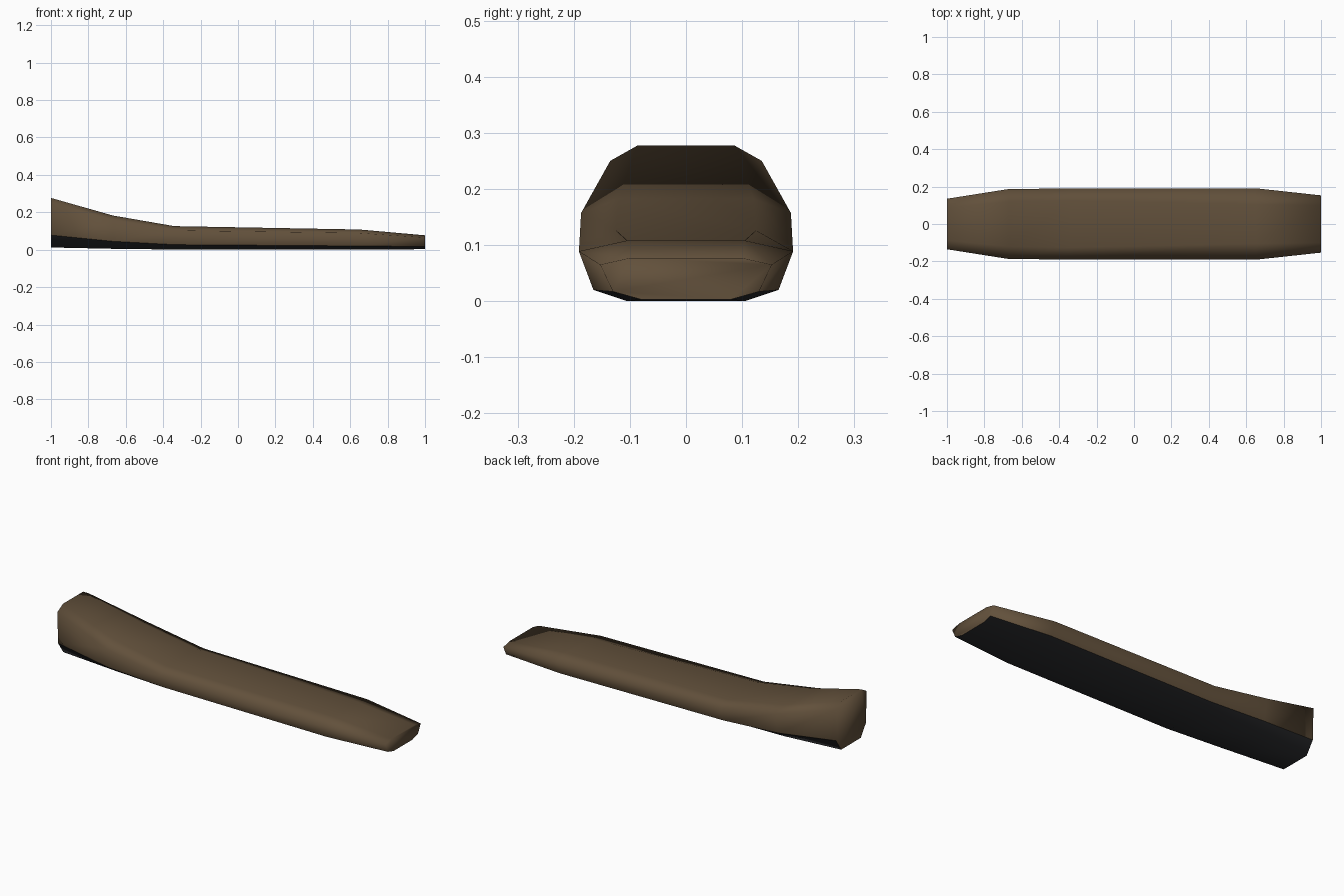
import bpy, bmesh

if "Cube" in bpy.data.objects:
    bpy.data.objects.remove(bpy.data.objects["Cube"])

def flat_colour(name, rgb):
    m = bpy.data.materials.new(name)
    m.diffuse_color = (*rgb, 1)
    m.use_nodes = True
    m.node_tree.nodes["Principled BSDF"].inputs["Base Color"].default_value = m.diffuse_color
    return m

brown = flat_colour("dark_brown", (0.122, 0.081, 0.044))
black = flat_colour("soft_black", (0.026, 0.027, 0.030))

# Stations along the length: x, then (half width, height) of
# top edge, shoulder, lower side and bottom edge
stations = [
    (-1.00, (0.087, 0.277), (0.135, 0.250), (0.130, 0.078), (0.085, 0.012)),
    (-0.67, (0.120, 0.183), (0.187, 0.157), (0.163, 0.045), (0.105, 0.005)),
    (-0.34, (0.125, 0.126), (0.190, 0.103), (0.165, 0.027), (0.105, 0.001)),
    (0.65, (0.105, 0.108), (0.191, 0.089), (0.165, 0.020), (0.105, 0.000)),
    (1.00, (0.100, 0.077), (0.153, 0.065), (0.130, 0.017), (0.080, 0.003)),
]

# Eight-sided body lofted through the stations
bm = bmesh.new()
rings = []
for x, *half in stations:
    outline = [(w, z) for w, z in half] + [(-w, z) for w, z in reversed(half)]
    rings.append([bm.verts.new((x, y, z)) for y, z in outline])

for a, b in zip(rings, rings[1:]):
    for i in range(8):
        j = (i + 1) % 8
        f = bm.faces.new((a[i], a[j], b[j], b[i]))
        # Underside and its two bevels are the black sole
        f.material_index = 1 if i in (2, 3, 4) else 0

# End caps
bm.faces.new(rings[0])
bm.faces.new(rings[-1])
bmesh.ops.recalc_face_normals(bm, faces=bm.faces[:])

# Soft shading, with a crisp line where the two colours meet
for f in bm.faces:
    f.smooth = True
for e in bm.edges:
    if len({f.material_index for f in e.link_faces}) > 1:
        e.smooth = False

mesh = bpy.data.meshes.new("curved_body")
bm.to_mesh(mesh)
bm.free()
mesh.materials.append(brown)
mesh.materials.append(black)
body = bpy.data.objects.new("curved_body", mesh)
bpy.context.collection.objects.link(body)
